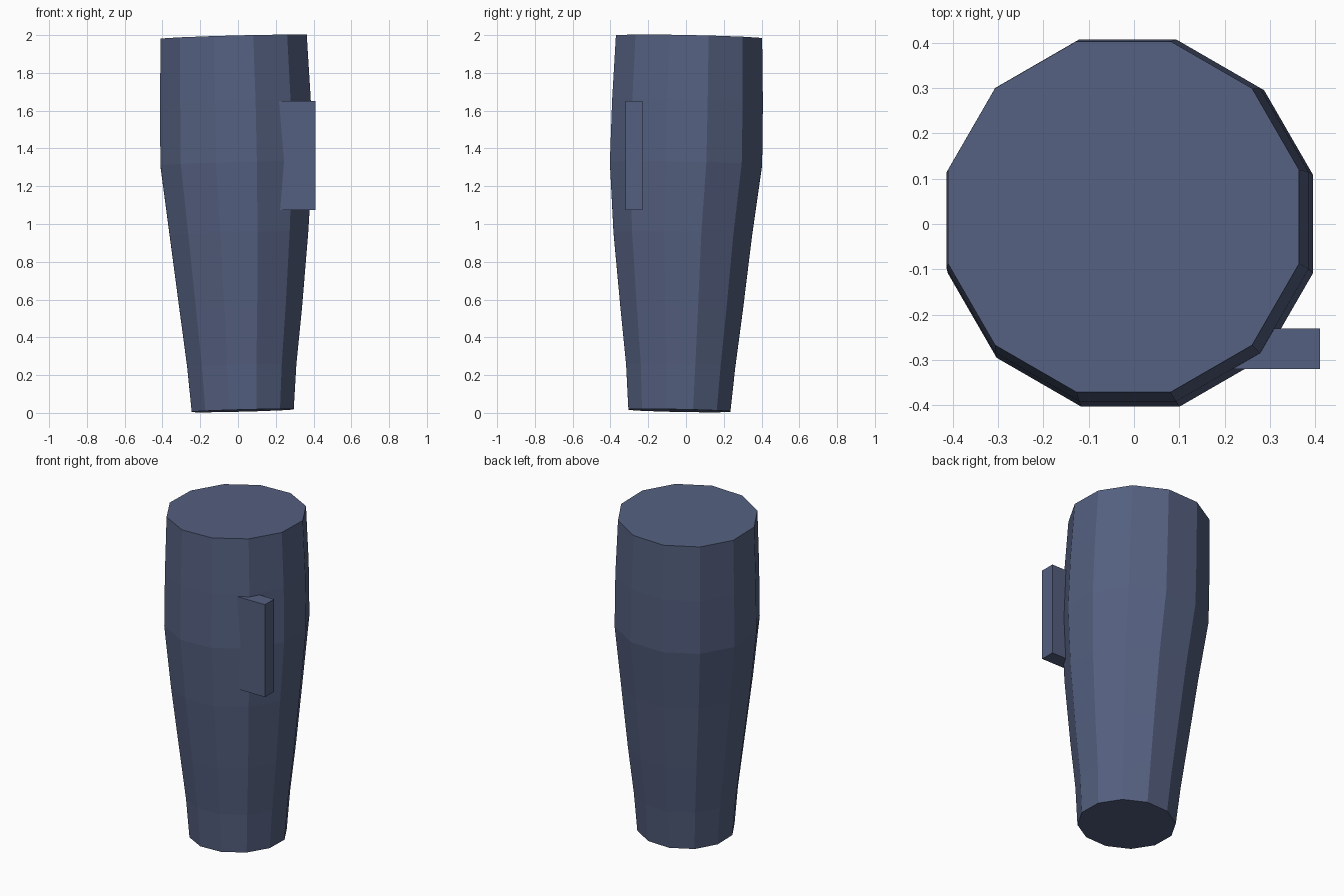
import bpy, bmesh, math

if "Cube" in bpy.data.objects:
    bpy.data.objects.remove(bpy.data.objects["Cube"])

SIDES = 12

blue = bpy.data.materials.new("slate_blue")
blue.diffuse_color = (0.09, 0.117, 0.215, 1)
blue.use_nodes = True
blue.node_tree.nodes["Principled BSDF"].inputs["Base Color"].default_value = blue.diffuse_color


def add_object(name, bm):
    bmesh.ops.recalc_face_normals(bm, faces=bm.faces[:])
    mesh = bpy.data.meshes.new(name)
    bm.to_mesh(mesh)
    bm.free()
    mesh.materials.append(blue)
    obj = bpy.data.objects.new(name, mesh)
    bpy.context.collection.objects.link(obj)
    return obj


# Tapered body: slightly leaning twelve-sided rings (centre x, centre y, z, apothem)
rings = [
    (0.025, -0.035, 0.012, 0.270),
    (0.020, -0.028, 0.25, 0.289),
    (0.015, -0.023, 0.55, 0.324),
    (0.005, -0.017, 0.95, 0.367),
    (-0.008, 0.000, 1.32, 0.403),
    (-0.014, 0.008, 1.65, 0.399),
    (-0.023, 0.016, 1.99, 0.387),
]
bm = bmesh.new()
loops = []
for cx, cy, cz, apothem in rings:
    radius = apothem / math.cos(math.pi / SIDES)
    loop = []
    for i in range(SIDES):
        a = 2 * math.pi * (i + 0.5) / SIDES
        dx, dy = radius * math.cos(a), radius * math.sin(a)
        loop.append(bm.verts.new((cx + dx, cy + dy, cz + 0.026 * dx - 0.02 * dy)))
    loops.append(loop)
for low, high in zip(loops, loops[1:]):
    for i in range(SIDES):
        j = (i + 1) % SIDES
        bm.faces.new((low[i], low[j], high[j], high[i]))
bm.faces.new(loops[0][::-1])
bm.faces.new(loops[-1])
add_object("tapered_body", bm)

# Upright fin on the front right, sunk into the body
x0, x1, y0, y1, z0, z1 = 0.18, 0.41, -0.32, -0.23, 1.075, 1.652
bm = bmesh.new()
bmesh.ops.create_cube(bm, size=1)
for v in bm.verts:
    v.co = (x1 if v.co.x > 0 else x0,
            y1 if v.co.y > 0 else y0,
            z1 if v.co.z > 0 else z0)
add_object("side_fin", bm)
